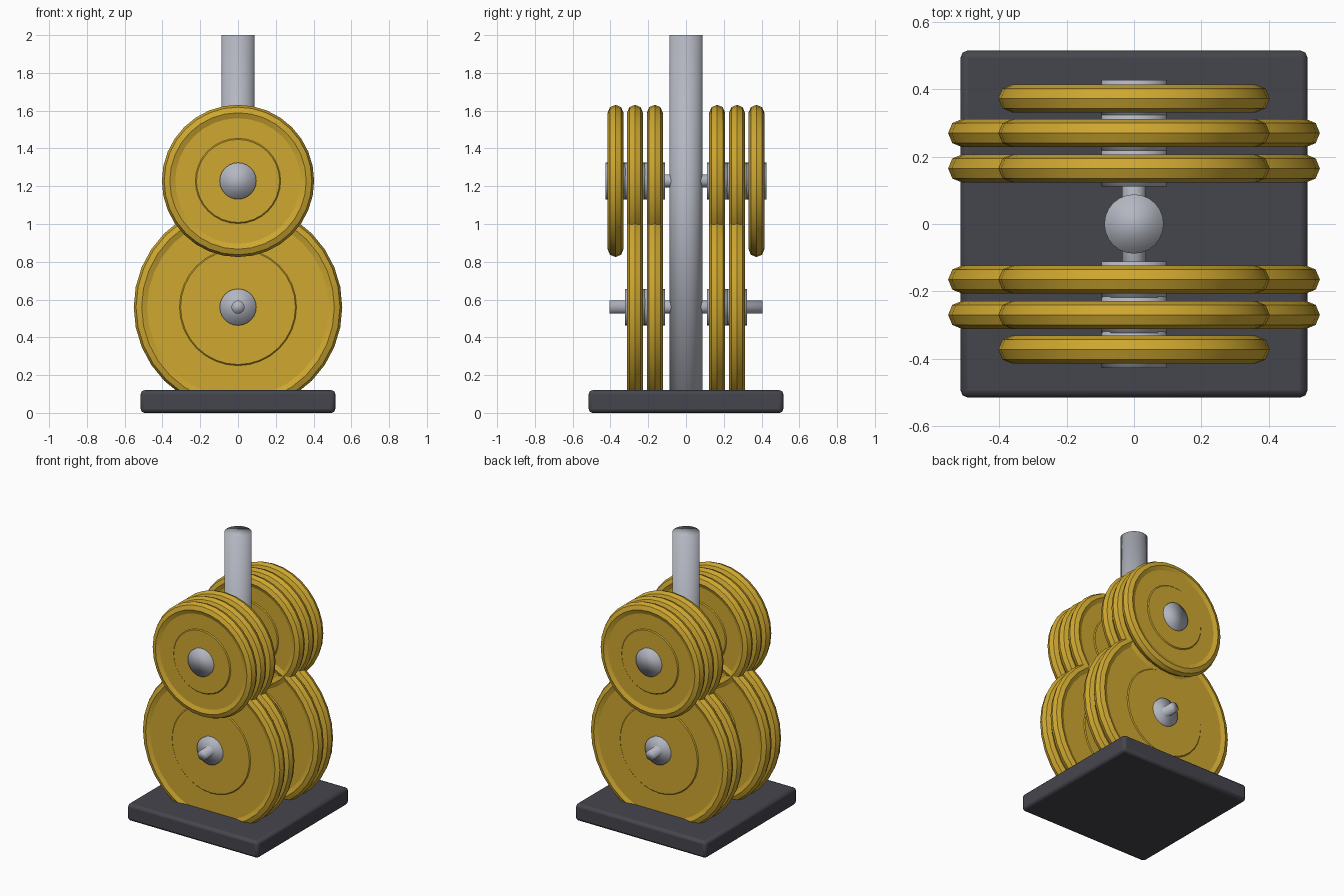
import bpy
from math import radians, pi

if "Cube" in bpy.data.objects:
    bpy.data.objects.remove(bpy.data.objects["Cube"])

gold = bpy.data.materials.new("gold_paint")
gold.diffuse_color = (0.62, 0.39, 0.03, 1)
gold.use_nodes = True
gold.node_tree.nodes["Principled BSDF"].inputs["Base Color"].default_value = gold.diffuse_color
dark = bpy.data.materials.new("dark_base")
dark.diffuse_color = (0.06, 0.06, 0.075, 1)
dark.use_nodes = True
dark.node_tree.nodes["Principled BSDF"].inputs["Base Color"].default_value = dark.diffuse_color
steel = bpy.data.materials.new("steel")
steel.diffuse_color = (0.45, 0.47, 0.53, 1)
steel.use_nodes = True
steel.node_tree.nodes["Principled BSDF"].inputs["Base Color"].default_value = steel.diffuse_color


def finish(name, mat, smooth_all=False):
    ob = bpy.context.object
    ob.name = name
    ob.data.materials.append(mat)
    if smooth_all:
        bpy.ops.object.shade_smooth()
    else:
        bpy.ops.object.shade_smooth_by_angle(angle=radians(30))
    return ob


def cylinder(name, mat, r, length, y, z, sides=32, smooth_all=False, upright=False):
    bpy.ops.mesh.primitive_cylinder_add(
        vertices=sides, radius=r, depth=length, location=(0, y, z),
        rotation=(0 if upright else pi / 2, 0, 0))
    return finish(name, mat, smooth_all)


def plate(name, radius, y, z):
    # rounded rim
    minor = 0.042
    bpy.ops.mesh.primitive_torus_add(
        major_radius=radius - minor, minor_radius=minor, major_segments=32,
        minor_segments=8, location=(0, y, z), rotation=(pi / 2, 0, 0))
    finish(name + "_rim", gold)
    # recessed web
    cylinder(name + "_web", gold, radius - minor, 0.06, y, z)
    # raised centre
    centre = cylinder(name + "_centre", gold, radius * 0.565, 0.072, y, z)
    bev = centre.modifiers.new("bevel", 'BEVEL')
    bev.width = 0.008
    bev.segments = 1
    # steel bushing
    cylinder(name + "_bushing", steel, 0.097, 0.108, y, z, 24, True)


# base slab
bpy.ops.mesh.primitive_cube_add(size=1, location=(0, 0, 0.06))
base = bpy.context.object
base.scale = (1.03, 1.03, 0.12)
bpy.ops.object.transform_apply(scale=True)
bev = base.modifiers.new("bevel", 'BEVEL')
bev.width = 0.02
bev.segments = 2
finish("base", dark)

# upright post
cylinder("post", steel, 0.088, 1.95, 0, 1.025, 24, True, True)

# axles and plates, both sides
LOW, HIGH = 0.56, 1.228
for label, z in (("lower", LOW), ("upper", HIGH)):
    cylinder(label + "_axle", steel, 0.035, 0.81, 0, z, 16, True)
for side, s in (("front", -1), ("back", 1)):
    for i, y in enumerate((0.165, 0.27)):
        plate(f"large_plate_{side}_{i}", 0.552, s * y, LOW)
    for i, y in enumerate((0.165, 0.27, 0.373)):
        plate(f"small_plate_{side}_{i}", 0.403, s * y, HIGH)
